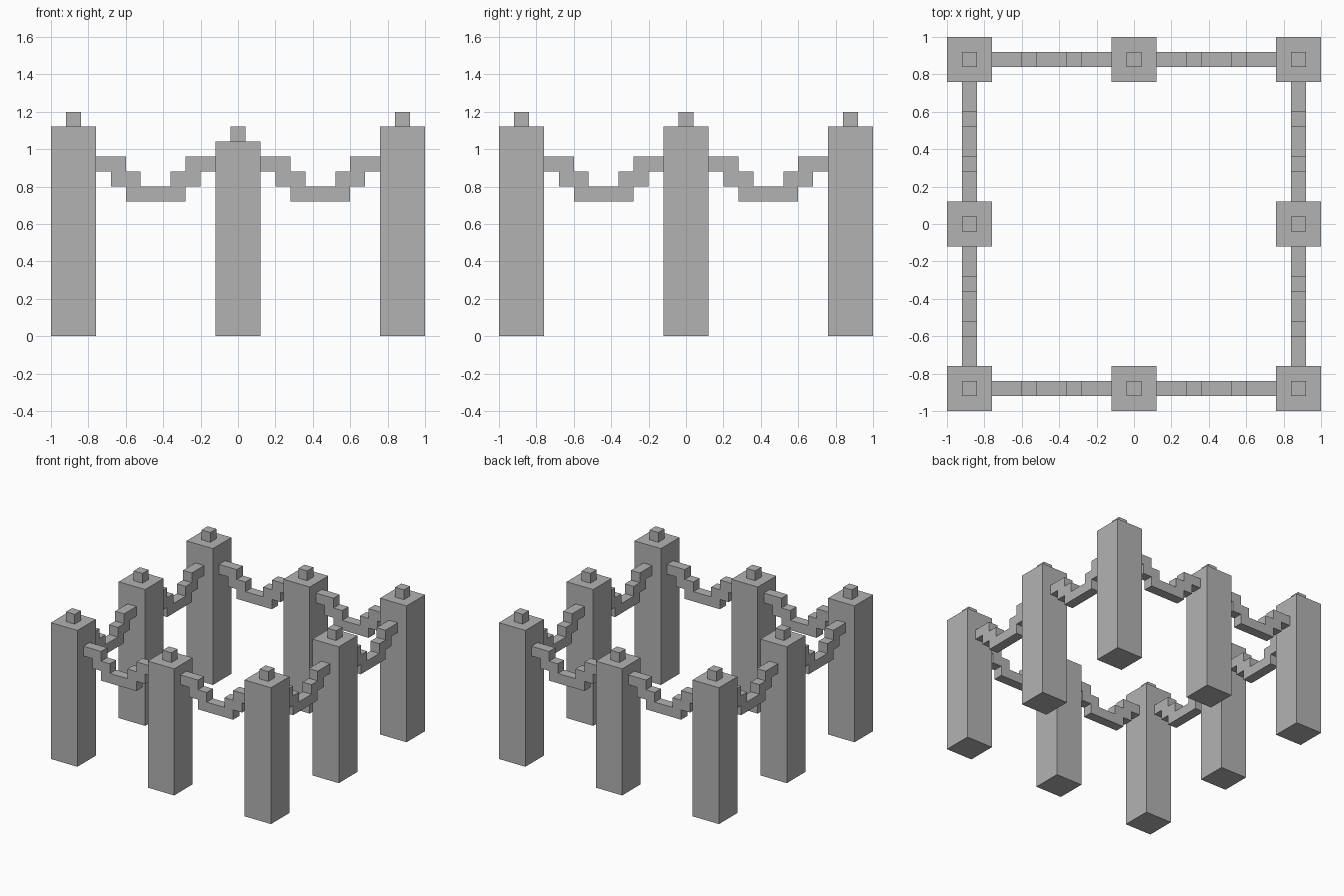
import bpy
import bmesh
from math import radians
from mathutils import Matrix, Vector

cube = bpy.data.objects.get("Cube")
if cube:
    bpy.data.objects.remove(cube, do_unlink=True)

U = 0.08          # block unit
RING = 11 * U     # distance of post centres from the middle

stone = bpy.data.materials.new("grey stone")
stone.use_nodes = True
GREY = (0.45, 0.45, 0.45, 1)
stone.diffuse_color = GREY
stone.node_tree.nodes["Principled BSDF"].inputs["Base Color"].default_value = GREY


def finish(name, bm):
    bmesh.ops.recalc_face_normals(bm, faces=bm.faces)
    mesh = bpy.data.meshes.new(name)
    bm.to_mesh(mesh)
    bm.free()
    mesh.materials.append(stone)
    obj = bpy.data.objects.new(name, mesh)
    bpy.context.collection.objects.link(obj)
    return obj


def box(name, x, y, z0, z1, width):
    bm = bmesh.new()
    place = Matrix.Translation((x, y, (z0 + z1) / 2))
    bmesh.ops.create_cube(bm, size=1, matrix=place @ Matrix.Diagonal((width, width, z1 - z0, 1)))
    return finish(name, bm)


# Posts with a small cap block; the middle ones at front and back are shorter
for i in (-1, 0, 1):
    for j in (-1, 0, 1):
        if i == j == 0:
            continue
        top = (13 if i == 0 else 14) * U
        x, y = i * RING, j * RING
        box("post", x, y, 0, top, 3 * U)
        box("post_cap", x, y, top, top + U, U)

# Stepped hanging chain: half outline in block units from the span centre, mirrored
half = [(2, 9), (2, 10), (3, 10), (3, 11), (4, 11), (4, 12),
        (2, 12), (2, 11), (1, 11), (1, 10)]
outline = half + [(-a, h) for a, h in reversed(half)]


def chain(name, centre, turn):
    bm = bmesh.new()
    face = bm.faces.new([bm.verts.new((centre + a * U, -RING - U / 2, h * U)) for a, h in outline])
    new = bmesh.ops.extrude_face_region(bm, geom=[face])["geom"]
    bmesh.ops.translate(bm, vec=Vector((0, U, 0)),
                        verts=[v for v in new if isinstance(v, bmesh.types.BMVert)])
    bm.transform(Matrix.Rotation(radians(turn), 4, "Z"))
    finish(name, bm)


# Two spans on each of the four sides
for side, turn in (("front", 0), ("left", 90), ("back", 180), ("right", 270)):
    for sign in (-1, 1):
        chain(side + "_chain", sign * RING / 2, turn)
